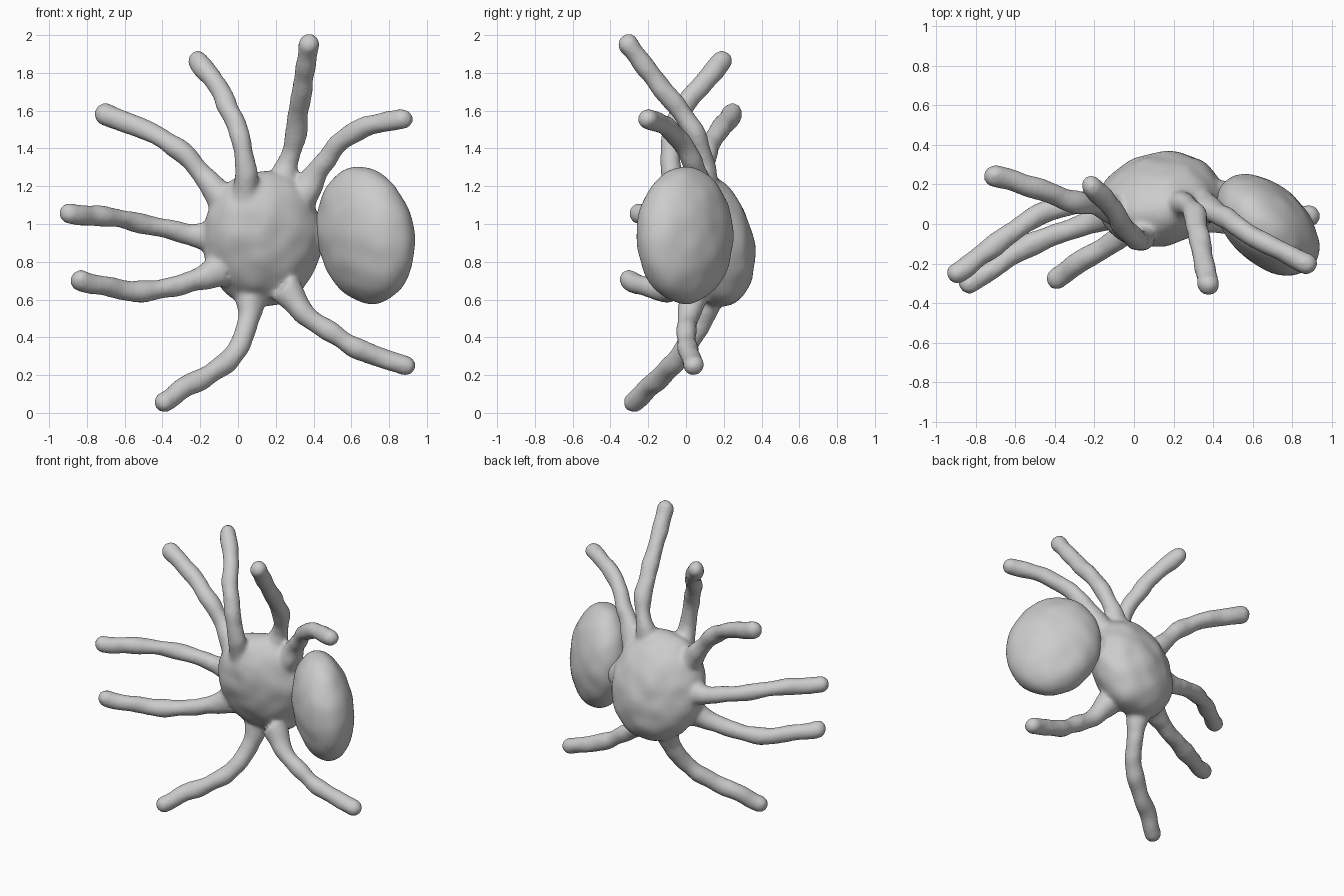
import bpy, bmesh, math
from mathutils import Matrix, Vector, noise

if "Cube" in bpy.data.objects:
    bpy.data.objects.remove(bpy.data.objects["Cube"])


def ellipsoid(bm, centre, half, xy=0.0, xz=0.0, yz=0.0):
    """Sheared unit sphere = tilted ellipsoid with exact half extents and tilt terms."""
    a = half[0]
    b, c = xy / a, xz / a
    d = math.sqrt(half[1] ** 2 - b * b)
    e = (yz - b * c) / d
    f = math.sqrt(half[2] ** 2 - c * c - e * e)
    m = Matrix(((a, 0, 0, centre[0]), (b, d, 0, centre[1]),
                (c, e, f, centre[2]), (0, 0, 0, 1)))
    bmesh.ops.create_icosphere(bm, subdivisions=5, radius=1, matrix=m)


def tube(bm, points):
    """Leg swept along a smooth path, flared at the root and round at the tip."""
    cu = bpy.data.curves.new("leg_path", "CURVE")
    cu.dimensions = "3D"
    cu.bevel_depth = 1.0
    cu.bevel_resolution = 6
    cu.use_fill_caps = True
    sp = cu.splines.new("BEZIER")
    sp.resolution_u = 8
    sp.bezier_points.add(len(points) - 1)
    for i, (bp, p) in enumerate(zip(sp.bezier_points, points)):
        bp.co = p
        bp.handle_left_type = bp.handle_right_type = "AUTO"
        bp.radius = 0.085 if i == 0 else 0.055 if i > 1 else 0.056
    ob = bpy.data.objects.new("leg_path", cu)
    bpy.context.collection.objects.link(ob)
    dg = bpy.context.evaluated_depsgraph_get()
    me = bpy.data.meshes.new_from_object(ob.evaluated_get(dg))
    bm.from_mesh(me)
    bpy.data.objects.remove(ob)
    bpy.data.meshes.remove(me)
    bmesh.ops.create_icosphere(bm, subdivisions=3, radius=0.055,
                               matrix=Matrix.Translation(points[-1]))


def finish(bm, name, lump):
    """Gently uneven, hand-modelled surface."""
    bm.normal_update()
    for v in bm.verts:
        v.co += v.normal * lump * noise.noise(v.co * 9)
    for f in bm.faces:
        f.smooth = True
    me = bpy.data.meshes.new(name)
    bm.to_mesh(me)
    bm.free()
    ob = bpy.data.objects.new(name, me)
    bpy.context.collection.objects.link(ob)
    return ob


LEGS = [
    # upper left
    [(-0.08, 0.07, 1.13), (-0.19, 0.09, 1.26), (-0.30, 0.11, 1.38),
     (-0.45, 0.165, 1.48), (-0.70, 0.245, 1.58)],
    # top left
    [(0.04, -0.02, 1.13), (0.04, -0.075, 1.30), (0.015, -0.08, 1.45),
     (-0.05, -0.01, 1.62), (-0.12, 0.09, 1.74), (-0.21, 0.19, 1.865)],
    # top right
    [(0.22, 0.10, 1.19), (0.26, 0.10, 1.32), (0.30, 0.06, 1.45),
     (0.32, -0.03, 1.60), (0.35, -0.15, 1.75), (0.375, -0.305, 1.945)],
    # upper right
    [(0.34, 0.09, 1.14), (0.43, 0.05, 1.29), (0.53, -0.02, 1.42),
     (0.65, -0.09, 1.505), (0.77, -0.15, 1.535), (0.87, -0.20, 1.56)],
    # middle left
    [(-0.13, 0.11, 0.93), (-0.26, 0.11, 0.945), (-0.45, 0.06, 0.99),
     (-0.67, -0.08, 1.035), (-0.89, -0.25, 1.055)],
    # lower left
    [(-0.10, 0.05, 0.75), (-0.23, 0.00, 0.70), (-0.42, -0.06, 0.655),
     (-0.60, -0.15, 0.65), (-0.73, -0.24, 0.675), (-0.83, -0.295, 0.705)],
    # bottom left
    [(0.07, 0.12, 0.62), (0.055, 0.08, 0.49), (-0.01, -0.02, 0.33),
     (-0.14, -0.11, 0.205), (-0.28, -0.20, 0.135), (-0.39, -0.27, 0.06)],
    # bottom right
    [(0.25, 0.05, 0.66), (0.37, 0.01, 0.51), (0.54, 0.00, 0.395),
     (0.70, 0.02, 0.31), (0.88, 0.04, 0.25)],
]

# Rounded body, legs and short waist, fused into one skin
bm = bmesh.new()
ellipsoid(bm, (0.13, 0.125, 0.92), (0.315, 0.24, 0.36), xy=0.01, yz=-0.023)
bmesh.ops.create_icosphere(bm, subdivisions=3, radius=0.09,
                           matrix=Matrix.Translation((0.42, 0.14, 0.94)))
for leg in LEGS:
    tube(bm, leg)
body = finish(bm, "body_and_legs", 0.012)
rm = body.modifiers.new("fuse", "REMESH")
rm.mode = "VOXEL"
rm.voxel_size = 0.014
rm.use_smooth_shade = True
sm = body.modifiers.new("blend_joints", "SMOOTH")
sm.factor = 0.5
sm.iterations = 8

# Large tilted abdomen
bm = bmesh.new()
ellipsoid(bm, (0.675, -0.005, 0.94), (0.26, 0.255, 0.362), xy=-0.028, xz=-0.012)
finish(bm, "abdomen", 0.006)
